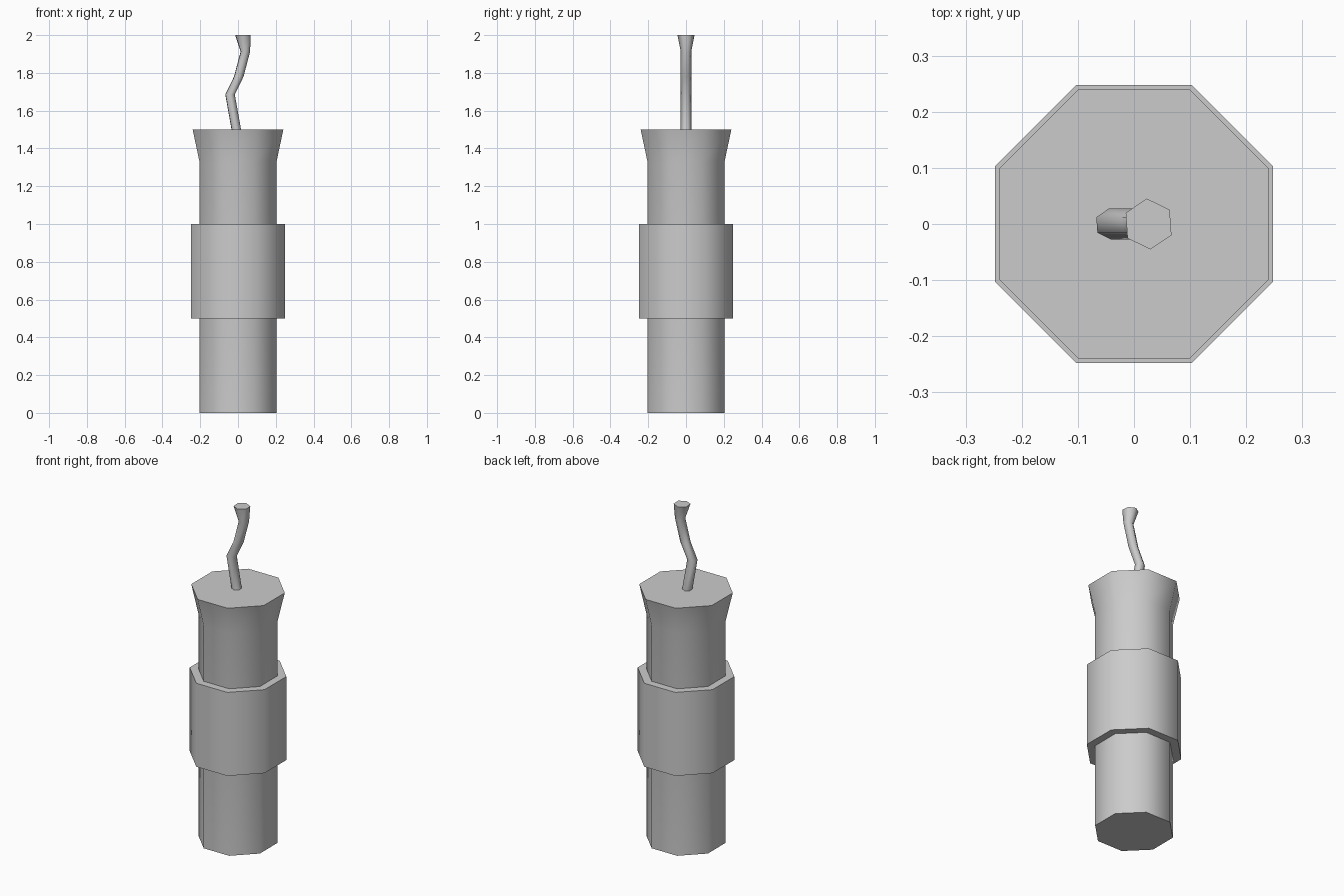
import bpy, bmesh, math

if "Cube" in bpy.data.objects:
    bpy.data.objects.remove(bpy.data.objects["Cube"])


def loft(name, sides, turn, rings, cap_bottom=True, cap_top=True, keep_angle=60):
    """Skin a stack of horizontal rings given as (x, z, radius_x, radius_y)."""
    bm = bmesh.new()
    loops = []
    for x, z, rx, ry in rings:
        loops.append([])
        for i in range(sides):
            a = turn + 2 * math.pi * i / sides
            loops[-1].append(bm.verts.new((x + rx * math.cos(a), ry * math.sin(a), z)))
    for lo, hi in zip(loops, loops[1:]):
        for i in range(sides):
            j = (i + 1) % sides
            bm.faces.new((lo[i], lo[j], hi[j], hi[i]))
    if cap_bottom:
        bm.faces.new(loops[0][::-1])
    if cap_top:
        bm.faces.new(loops[-1])
    mesh = bpy.data.meshes.new(name)
    bm.to_mesh(mesh)
    bm.free()
    ob = bpy.data.objects.new(name, mesh)
    bpy.context.collection.objects.link(ob)
    bpy.ops.object.select_all(action='DESELECT')
    ob.select_set(True)
    bpy.context.view_layer.objects.active = ob
    bpy.ops.object.shade_smooth_by_angle(angle=math.radians(keep_angle))
    return ob


def octagon(name, profile, **caps):
    """Eight-sided turned part from (distance to flat, z) points."""
    k = 1 / math.cos(math.pi / 8)
    return loft(name, 8, math.pi / 8, [(0, z, r * k, r * k) for r, z in profile], **caps)


# Stick body with flared top
octagon("body", [(0.204, 0), (0.204, 1.33), (0.24, 1.5)])

# Wide band round the middle
octagon("band", [(0.204, 0.5), (0.248, 0.5), (0.248, 1.0), (0.204, 1.0)],
        cap_bottom=False, cap_top=False)

# Bent six-sided fuse with flared tip
path = [(-0.009, 1.5, 1), (-0.042, 1.685, 1), (0.004, 1.78, 1),
        (0.039, 1.913, 1), (0.026, 2.0, 1.62)]
loft("fuse", 6, math.pi / 6 + math.radians(4),
     [(x, z, 0.028 * s, 0.028 * s) for x, z, s in path],
     cap_bottom=False, keep_angle=65)
